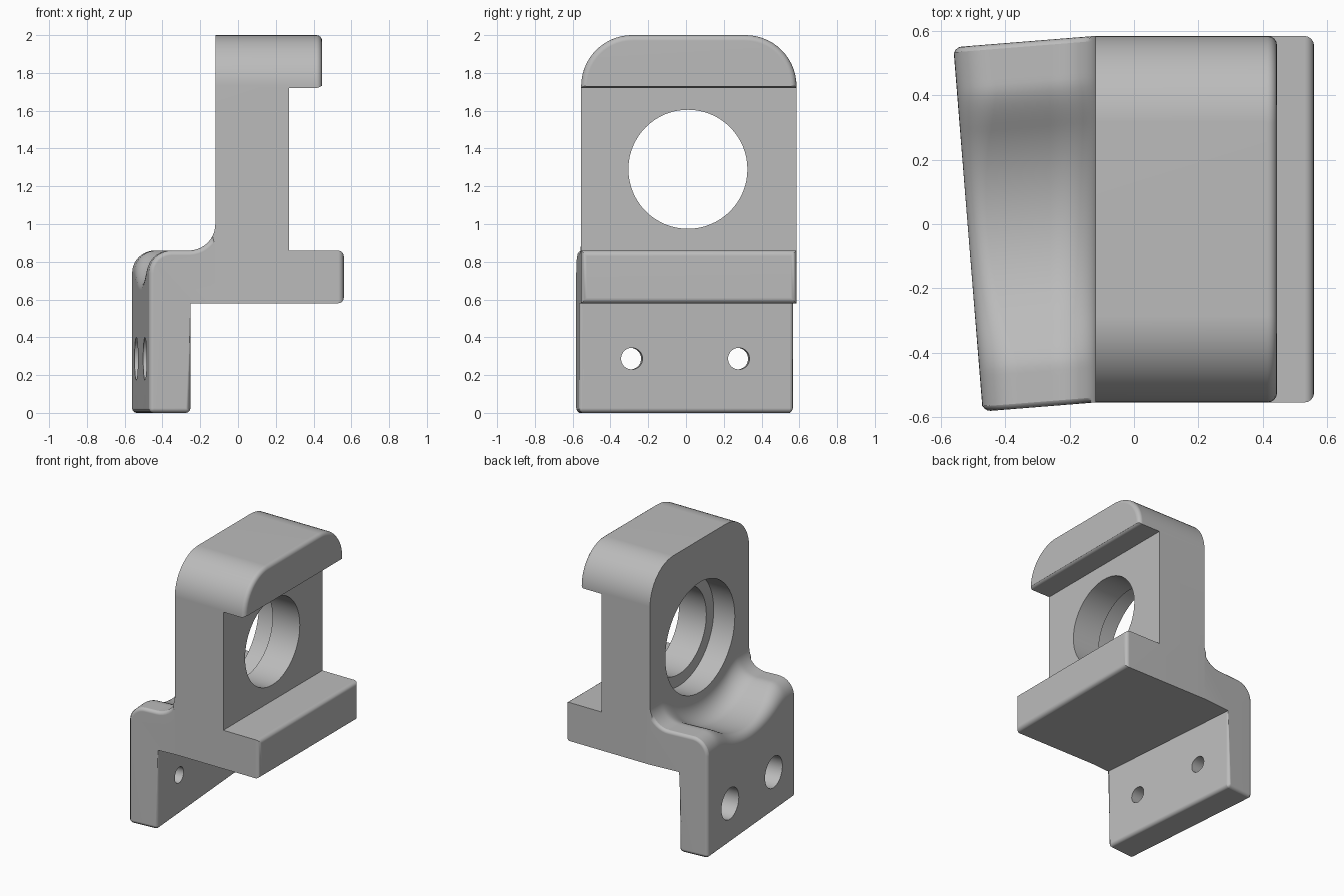
import bpy, bmesh, math
from mathutils import Matrix, Vector

cube = bpy.data.objects.get("Cube")
if cube:
    bpy.data.objects.remove(cube)

Y0, Y1 = -0.555, 0.585      # depth limits of the upright
FACE = -0.12                # left face of the upright
SLANT = 0.08                # slant of the mounting flange
BORE_Y, BORE_Z = 0.01, 1.29

grey = bpy.data.materials.new("light_grey")
grey.use_nodes = True
grey.diffuse_color = (0.5, 0.5, 0.5, 1)
grey.node_tree.nodes["Principled BSDF"].inputs["Base Color"].default_value = (0.5, 0.5, 0.5, 1)


def make(name, bm):
    bmesh.ops.recalc_face_normals(bm, faces=bm.faces)
    mesh = bpy.data.meshes.new(name)
    bm.to_mesh(mesh)
    bm.free()
    mesh.materials.append(grey)
    obj = bpy.data.objects.new(name, mesh)
    bpy.context.collection.objects.link(obj)
    return obj


def round_edges(bm, edges, width, segments):
    bmesh.ops.bevel(bm, geom=edges, offset=width, offset_type='OFFSET', segments=segments,
                    profile=0.5, affect='EDGES', clamp_overlap=False)


def cylinder(name, radius, start, end):
    """Cylinder between two points."""
    start, end = Vector(start), Vector(end)
    axis = end - start
    turn = axis.to_track_quat('Z', 'Y').to_matrix().to_4x4()
    bm = bmesh.new()
    bmesh.ops.create_cone(bm, cap_ends=True, segments=64, radius1=radius, radius2=radius,
                          depth=axis.length, matrix=Matrix.Translation((start + end) / 2) @ turn)
    return make(name, bm)


def combine(target, other, operation):
    mod = target.modifiers.new(operation.lower(), 'BOOLEAN')
    mod.operation, mod.solver, mod.object = operation, 'EXACT', other
    bpy.context.view_layer.objects.active = target
    bpy.ops.object.modifier_apply(modifier=mod.name)
    bpy.data.objects.remove(other)


# Upright with top lip and bottom shelf
def build_upright():
    outline = [(FACE, 0.58), (0.56, 0.58), (0.56, 0.86), (0.27, 0.86),
               (0.27, 1.72), (0.445, 1.72), (0.445, 2), (FACE, 2)]
    bm = bmesh.new()
    face = bm.faces.new([bm.verts.new((x, Y0, z)) for x, z in outline])
    moved = bmesh.ops.extrude_face_region(bm, geom=[face])["geom"]
    bmesh.ops.translate(bm, vec=(0, Y1 - Y0, 0),
                        verts=[v for v in moved if isinstance(v, bmesh.types.BMVert)])
    bmesh.ops.recalc_face_normals(bm, faces=bm.faces)
    # large rounding of the two top corners
    top = [e for e in bm.edges if all(v.co.z > 1.99 for v in e.verts)
           and abs(e.verts[0].co.y - e.verts[1].co.y) < 0.01]
    round_edges(bm, top, 0.27, 14)
    # small rounding of the free ends of the lip and shelf
    ends = [e for e in bm.edges if all(v.co.x > 0.4 for v in e.verts)
            and e.calc_face_angle(0) > 0.6]
    round_edges(bm, ends, 0.03, 4)
    return make("bracket_body", bm)


# Height of the arm top: flat, with a round hollow below the bore
def arm_top(y):
    flat, radius, blend = 0.86, 0.58, 0.06
    d = min(abs(y - BORE_Y), radius)
    hollow = BORE_Z - math.sqrt(radius ** 2 - d ** 2)
    t = max(blend - abs(flat - hollow), 0) / blend
    return min(flat, hollow) - t * t * blend / 4


def flange_x(y):
    return -0.515 - SLANT * y


# Arm and mounting flange, lofted through cross-sections along the depth
def build_arm():
    stations, steps, fillet = 72, 10, 0.14
    bm = bmesh.new()
    rings = []
    for i in range(stations + 1):
        y = Y0 + (Y1 - Y0) * i / stations
        h, left = arm_top(y), flange_x(y)
        r = 0.12 - 0.4 * (0.86 - h)
        pts = [(FACE, 0.58), (left + 0.22, 0.58), (left + 0.22, 0), (left, 0)]
        for k in range(steps + 1):
            a = math.pi / 2 * k / steps
            pts.append((left + r - r * math.cos(a), h - r + r * math.sin(a)))
        for k in range(steps + 1):
            a = math.pi / 2 * k / steps
            pts.append((FACE - fillet + fillet * math.sin(a), h + fillet - fillet * math.cos(a)))
        ring = [bm.verts.new((x, y + SLANT * (x - FACE), z)) for x, z in pts]
        # tongue buried in the upright
        ring += [bm.verts.new((0, y * 0.9, z)) for z in (h + 0.1, 0.62)]
        rings.append(ring)
    n = len(rings[0])
    for a, b in zip(rings, rings[1:]):
        for j in range(n):
            k = (j + 1) % n
            bm.faces.new((a[j], a[k], b[k], b[j]))
    for ring in (rings[0], rings[-1]):
        bm.faces.new(ring[:-2])
        bm.faces.new((ring[-3], ring[-2], ring[-1], ring[0]))
    bmesh.ops.recalc_face_normals(bm, faces=bm.faces)
    sharp = [e for e in bm.edges if e.is_convex and e.calc_face_angle(0) > 0.9
             and all(v.co.x < FACE - 0.01 for v in e.verts)]
    round_edges(bm, sharp, 0.025, 4)
    return make("arm", bm)


body = build_upright()
combine(body, build_arm(), 'UNION')

# Main bore with a wider seat on the left
combine(body, cylinder("bore", 0.315, (-0.3, BORE_Y, BORE_Z), (0.6, BORE_Y, BORE_Z)), 'DIFFERENCE')
combine(body, cylinder("bore_seat", 0.40, (-0.4, BORE_Y, BORE_Z), (0.05, BORE_Y, BORE_Z)), 'DIFFERENCE')

# Two counterbored screw holes in the flange
for y in (-0.285, 0.285):
    def along(x):
        return (flange_x(y) + x, y + SLANT * (flange_x(y) + x + 0.25), 0.287)
    combine(body, cylinder("screw_hole", 0.057, along(-0.1), along(0.35)), 'DIFFERENCE')
    combine(body, cylinder("screw_seat", 0.113, along(-0.1), along(0.12)), 'DIFFERENCE')

# Smooth shading with sharp edges kept
bpy.ops.object.select_all(action='DESELECT')
body.select_set(True)
bpy.context.view_layer.objects.active = body
bpy.ops.object.shade_smooth_by_angle(angle=math.radians(32))
weighted = body.modifiers.new("weighted_normals", 'WEIGHTED_NORMAL')
weighted.keep_sharp = True
